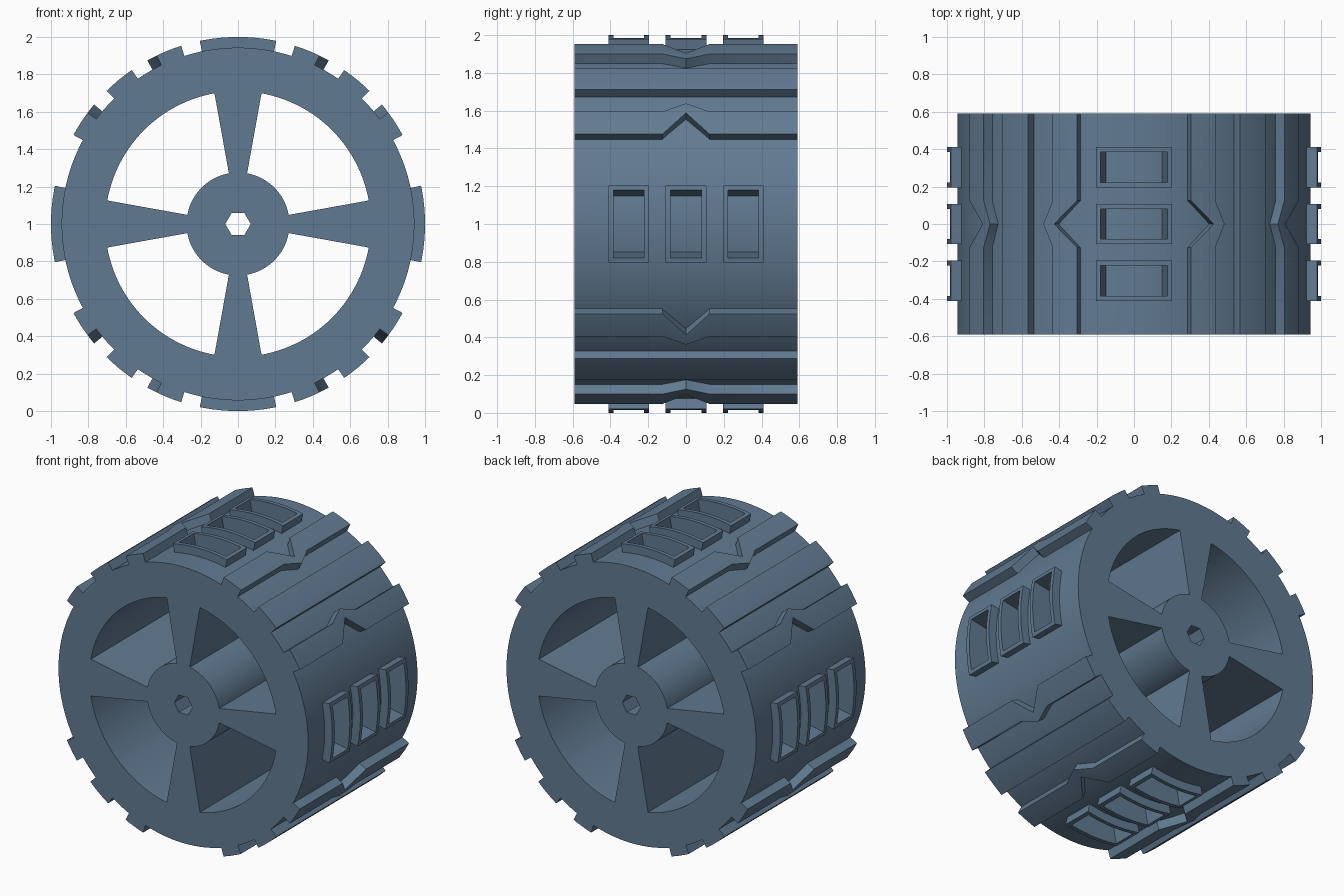
import bpy, bmesh
from math import sin, cos, radians, pi
from mathutils import Matrix

cube = bpy.data.objects.get("Cube")
if cube:
    bpy.data.objects.remove(cube, do_unlink=True)

BODY_R, TREAD_R, HALF_W = 0.943, 1.0, 0.59
HUB_R, RIM_INNER_R, POCKET_R = 0.275, 0.71, 0.83

blue = bpy.data.materials.new("slate blue")
blue.use_nodes = True
colour = (0.12, 0.195, 0.285, 1)
blue.diffuse_color = colour
blue.node_tree.nodes["Principled BSDF"].inputs["Base Color"].default_value = colour


def sector(bm, r0, r1, rows, n=12):
    """Solid ring segment; rows are (y, start angle, end angle) from front to back."""
    def vert(r, a, y):
        return bm.verts.new((r * cos(radians(a)), y, 1 + r * sin(radians(a))))
    grid = [[[vert(r, a + (b - a) * i / n, y) for i in range(n + 1)]
             for r in (r0, r1)] for y, a, b in rows]
    for p, q in zip(grid, grid[1:]):
        for k in (0, 1):
            for i in range(n):
                bm.faces.new((p[k][i], p[k][i + 1], q[k][i + 1], q[k][i]))
        for i in (0, n):
            bm.faces.new((p[0][i], p[1][i], q[1][i], q[0][i]))
    for row in (grid[0], grid[-1]):
        for i in range(n):
            bm.faces.new((row[0][i], row[0][i + 1], row[1][i + 1], row[1][i]))


def cylinder(bm, radius, depth, segments):
    spin = Matrix.Rotation(pi / 2, 4, 'Z') if segments == 6 else Matrix()
    bmesh.ops.create_cone(
        bm, cap_ends=True, segments=segments, radius1=radius, radius2=radius, depth=depth,
        matrix=Matrix.Translation((0, 0, 1)) @ Matrix.Rotation(pi / 2, 4, 'X') @ spin)


def make(name, bm):
    bmesh.ops.recalc_face_normals(bm, faces=bm.faces)
    mesh = bpy.data.meshes.new(name)
    bm.to_mesh(mesh)
    bm.free()
    mesh.materials.append(blue)
    obj = bpy.data.objects.new(name, mesh)
    bpy.context.collection.objects.link(obj)
    return obj


def straight(y0, y1, a0, a1):
    return [(y0, a0, a1), (y1, a0, a1)]


def activate(obj):
    bpy.ops.object.select_all(action='DESELECT')
    obj.select_set(True)
    bpy.context.view_layer.objects.active = obj


# Solid drum, raised pads, and one cutter for openings, pockets and axle hole
drum_bm, pad_bm, cut_bm = bmesh.new(), bmesh.new(), bmesh.new()
cylinder(drum_bm, BODY_R, 2 * HALF_W, 144)
cylinder(cut_bm, 0.068, 2, 6)
for a in range(0, 360, 90):
    sector(cut_bm, HUB_R, RIM_INNER_R, straight(-1, 1, a + 10.2, a + 79.8), 32)
    for y in (-0.303, 0, 0.303):
        sector(pad_bm, BODY_R - 0.01, TREAD_R, straight(y - 0.108, y + 0.108, a - 11.8, a + 11.8))
        sector(cut_bm, POCKET_R, 1.1, straight(y - 0.081, y + 0.081, a - 10.3, a + 10.3))
wheel = make("wheel_body", drum_bm)
pads = make("tread_pads", pad_bm)
cutter = make("cutter", cut_bm)
cutter.hide_render = True

# Straight middle bars, with chevron bars on both sides pointing at them
bar_bm, chevron_bm = bmesh.new(), bmesh.new()
for turn, sign in ((0, 1), (180, -1), (180, 1), (0, -1)):
    def at(a):
        return turn + sign * a
    sector(bar_bm, BODY_R - 0.004, TREAD_R, straight(-HALF_W, HALF_W, at(45.4), at(55.4)))
    for edge, direction in ((28.4, 1), (72.3, -1)):
        inner = at(edge), at(edge + 8.1 * direction)
        tip = at(edge + 7.6 * direction), at(edge + 11.3 * direction)
        rows = [(y, *(inner if y else tip)) for y in (-HALF_W, -0.125, 0, 0.125, HALF_W)]
        sector(chevron_bm, BODY_R - 0.004, TREAD_R, rows)
bars = make("straight_treads", bar_bm)
chevrons = make("chevron_treads", chevron_bm)

# Cut the openings and pockets
for obj in (wheel, pads):
    activate(obj)
    mod = obj.modifiers.new("openings", 'BOOLEAN')
    mod.operation, mod.solver, mod.object = 'DIFFERENCE', 'EXACT', cutter
    bpy.ops.object.modifier_apply(modifier=mod.name)
bpy.data.objects.remove(cutter, do_unlink=True)

# Smooth round surfaces, keep edges sharp
for obj in (wheel, pads, bars, chevrons):
    activate(obj)
    bpy.ops.object.shade_smooth_by_angle(angle=radians(25))
